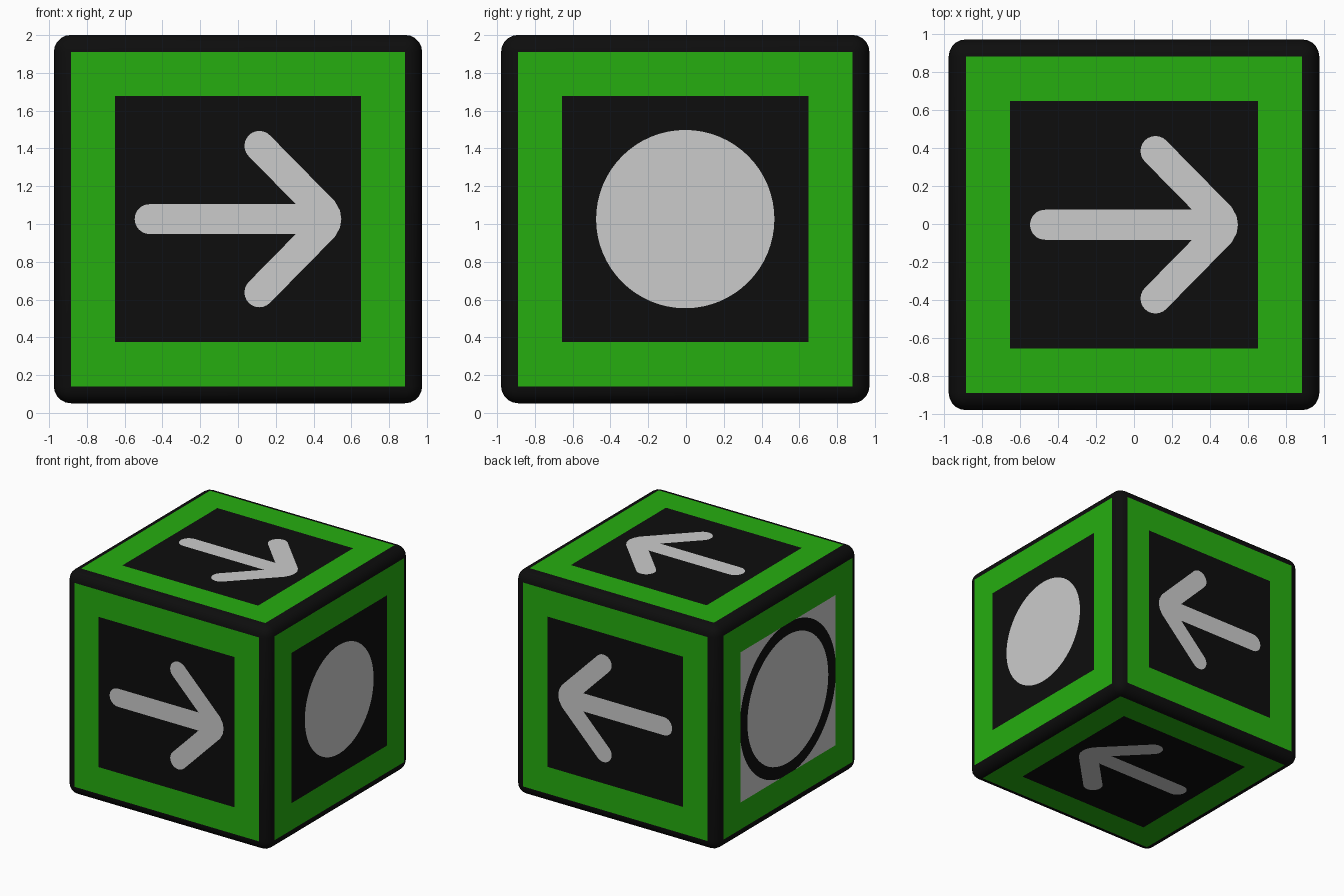
import bpy, bmesh, math
from mathutils import Vector

if "Cube" in bpy.data.objects:
    bpy.data.objects.remove(bpy.data.objects["Cube"])

CENTRE = Vector((0, -0.004, 1.026))
HALF, BEVEL = 0.975, 0.09        # cube half size, rounded edge
FLAT, INNER = HALF - BEVEL, 0.652  # half size of frame outside and inside
STROKE = 0.079                   # half width of arrow strokes


def material(name, rgb):
    m = bpy.data.materials.new(name)
    m.diffuse_color = (*rgb, 1)
    m.use_nodes = True
    m.node_tree.nodes["Principled BSDF"].inputs["Base Color"].default_value = m.diffuse_color
    return m


black = material("black", (0.004, 0.004, 0.004))
green = material("green", (0.019, 0.42, 0.005))
grey = material("light grey", (0.60, 0.60, 0.60))


def add_object(name, bm, mat):
    mesh = bpy.data.meshes.new(name)
    bm.to_mesh(mesh)
    bm.free()
    mesh.materials.append(mat)
    ob = bpy.data.objects.new(name, mesh)
    ob.location = CENTRE
    bpy.context.collection.objects.link(ob)
    return ob


def arc(r, a0, a1, n, cx=0, cy=0):
    return [(cx + r * math.cos(math.radians(a0 + (a1 - a0) * i / n)),
             cy + r * math.sin(math.radians(a0 + (a1 - a0) * i / n))) for i in range(n + 1)]


def circle(r):
    return arc(r, 0, 360, 64)[:-1]


def square(h):
    return [(-h, -h), (h, -h), (h, h), (-h, h)]


def flat_region(name, mat, n, u, *loops):
    """Fill the area between outlines on the cube side with normal n."""
    n, u = Vector(n), Vector(u)
    v = n.cross(u)
    bm = bmesh.new()
    edges = []
    for loop in loops:
        vs = [bm.verts.new(n * HALF + u * a + v * b) for a, b in loop]
        edges += [bm.edges.new((vs[i - 1], vs[i])) for i in range(len(vs))]
    bmesh.ops.triangle_fill(bm, use_beauty=True, use_dissolve=False, edges=edges, normal=n)
    for f in bm.faces:
        f.normal_update()
        if f.normal.dot(n) < 0:
            f.normal_flip()
    add_object(name, bm, mat)


# Rounded black edges of the cube, open where the side panels sit
bm = bmesh.new()
bmesh.ops.create_cube(bm, size=2 * HALF)
bmesh.ops.bevel(bm, geom=bm.edges[:], offset=BEVEL, offset_type='OFFSET',
                segments=5, profile=0.5, affect='EDGES')
bmesh.ops.delete(bm, geom=[f for f in bm.faces if f.calc_area() > 1], context='FACES_ONLY')
for f in bm.faces:
    f.smooth = True
add_object("rounded_edges", bm, black)

# Arrow outline: upper half from tip to tail, then mirrored
upper = [(0.54, 0.045), (0.513, 0.094)]
upper += arc(STROKE, 45, 225, 12, 0.113, 0.388)
upper += [(0.306, STROKE)]
upper += arc(STROKE, 90, 180, 8, -0.468, 0)[:-1]
arrow = [(0.547, 0)] + upper + [(-0.468 - STROKE, 0)] + [(a, -b) for a, b in reversed(upper)]

# Four sides with arrows pointing to +x
for side, n in (("front", (0, -1, 0)), ("back", (0, 1, 0)),
                ("top", (0, 0, 1)), ("bottom", (0, 0, -1))):
    u = (1, 0, 0)
    flat_region(side + "_frame", green, n, u, square(FLAT), square(INNER))
    flat_region(side + "_field", black, n, u, square(INNER), arrow)
    flat_region(side + "_arrow", grey, n, u, arrow)

# Right side: plain disc on black
n, u = (1, 0, 0), (0, 1, 0)
flat_region("right_frame", green, n, u, square(FLAT), square(INNER))
flat_region("right_field", black, n, u, square(INNER), circle(0.472))
flat_region("right_disc", grey, n, u, circle(0.472))

# Left side: grey field with a black ring that just reaches the frame
n = (-1, 0, 0)
R = 0.66
cut = math.degrees(math.acos(INNER / R))
arcs = [arc(R, q * 90 + cut, q * 90 + 90 - cut, 16) for q in range(4)]
flat_region("left_frame", green, n, u, square(FLAT), square(INNER))
flat_region("left_ring", black, n, u, sum(arcs, []), circle(0.555))
flat_region("left_disc", grey, n, u, circle(0.555))
for q, points in enumerate(arcs):
    corner = ((INNER, INNER), (-INNER, INNER), (-INNER, -INNER), (INNER, -INNER))[q]
    flat_region(f"left_corner_{q + 1}", grey, n, u, points + [corner])
